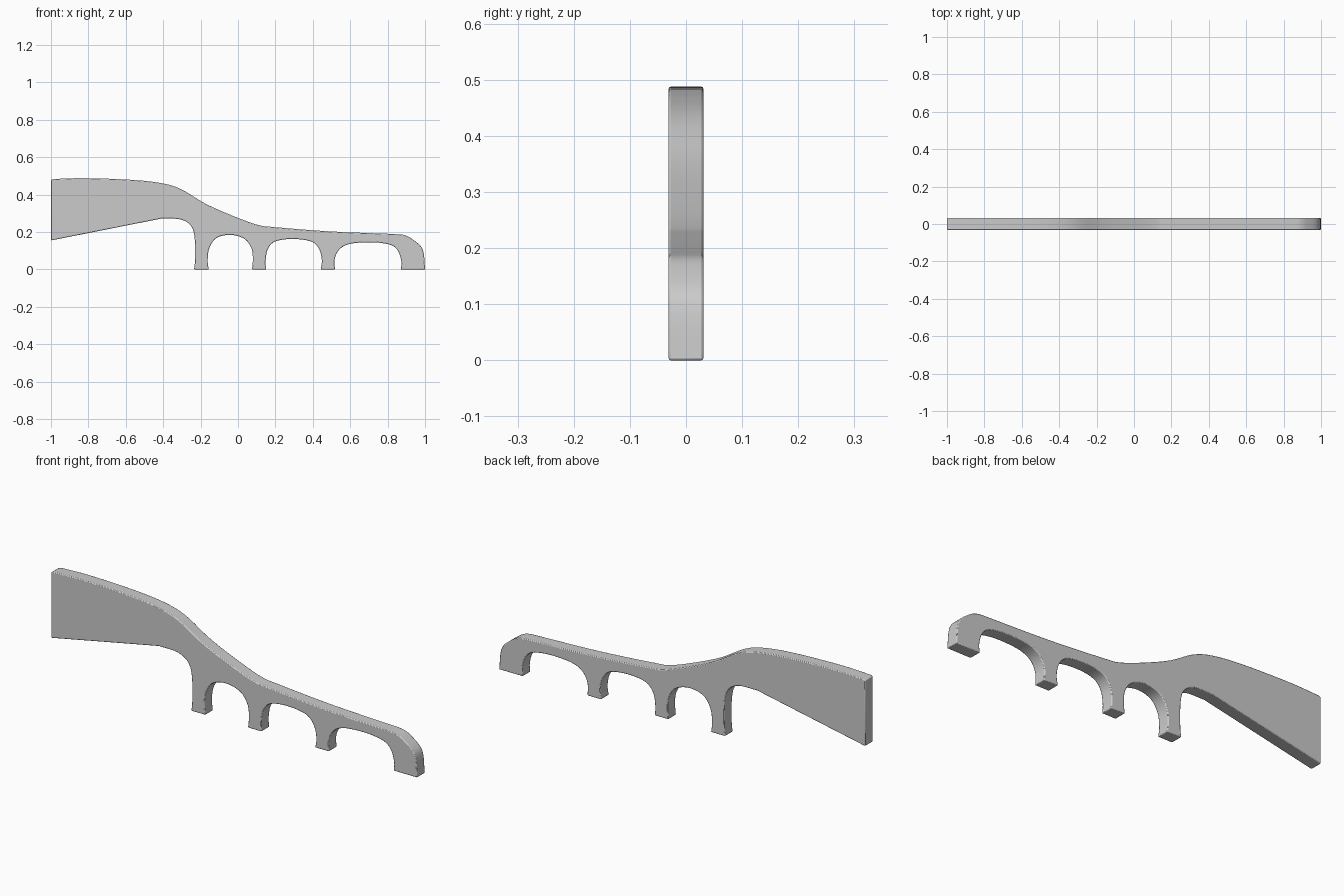
import bpy, bmesh, math
from mathutils import Vector

if "Cube" in bpy.data.objects:
    bpy.data.objects.remove(bpy.data.objects["Cube"])

HALF = 0.031  # half thickness of the plate


def smooth_run(pts, steps=5):
    """Catmull-Rom samples through pts, leaving both ends sharp."""
    p = [Vector(q) for q in pts]
    p = [2 * p[0] - p[1]] + p + [2 * p[-1] - p[-2]]
    out = []
    for i in range(1, len(p) - 2):
        a, b, c, d = p[i - 1:i + 3]
        for s in range(steps):
            t = s / steps
            out.append(0.5 * (2 * b + (c - a) * t + (2 * a - 5 * b + 4 * c - d) * t * t
                              + (3 * b - a - 3 * c + d) * t ** 3))
    return out + [p[-2]]


# Outline runs in (x, z), clockwise from the upper left
top = [(-1, .48), (-.97, .484), (-.83, .488), (-.6, .481), (-.43, .465), (-.31, .432),
       (-.18, .355), (-.05, .296), (.1, .24), (.2, .226), (.5, .203), (.85, .189)]
nose = [(.85, .189), (.89, .184), (.925, .167), (.975, .127), (.993, .085), (1, 0)]
arch_right = [(.87, 0), (.873, .04), (.86, .09), (.83, .125), (.77, .141), (.69, .145),
              (.6, .137), (.545, .11), (.518, .06), (.518, 0)]
arch_mid = [(.442, 0), (.448, .05), (.433, .11), (.39, .15), (.29, .163),
            (.2, .15), (.16, .11), (.148, .05), (.15, 0)]
arch_left = [(.075, 0), (.079, .05), (.073, .11), (.035, .163), (-.04, .185),
             (-.115, .168), (-.153, .115), (-.162, .05), (-.157, 0)]
rear_leg = [(-.235, 0), (-.23, .05), (-.232, .17), (-.253, .235), (-.31, .268), (-.41, .272)]
underside = [(-.41, .272), (-1, .155)]

outline = []
for run in (top, nose, arch_right, arch_mid, arch_left, rear_leg):
    for q in smooth_run(run):
        if not outline or (q - outline[-1]).length > 1e-4:
            outline.append(q)
outline.append(Vector(underside[-1]))

# Plate: fill the outline and extrude through the thickness
bm = bmesh.new()
face = bm.faces.new([bm.verts.new((q.x, -HALF, q.y)) for q in outline])
ext = bmesh.ops.extrude_face_region(bm, geom=[face])
bmesh.ops.translate(bm, vec=(0, 2 * HALF, 0),
                    verts=[v for v in ext["geom"] if isinstance(v, bmesh.types.BMVert)])
bmesh.ops.recalc_face_normals(bm, faces=bm.faces)
mesh = bpy.data.meshes.new("footed_rail")
bm.to_mesh(mesh)
bm.free()
rail = bpy.data.objects.new("footed_rail", mesh)
bpy.context.collection.objects.link(rail)

# Softened rims and foot corners
bevel = rail.modifiers.new("soft_edges", 'BEVEL')
bevel.width = 0.004
bevel.segments = 2
bevel.limit_method = 'ANGLE'
bevel.angle_limit = math.radians(50)

bpy.context.view_layer.objects.active = rail
rail.select_set(True)
bpy.ops.object.shade_smooth_by_angle(angle=math.radians(35))
